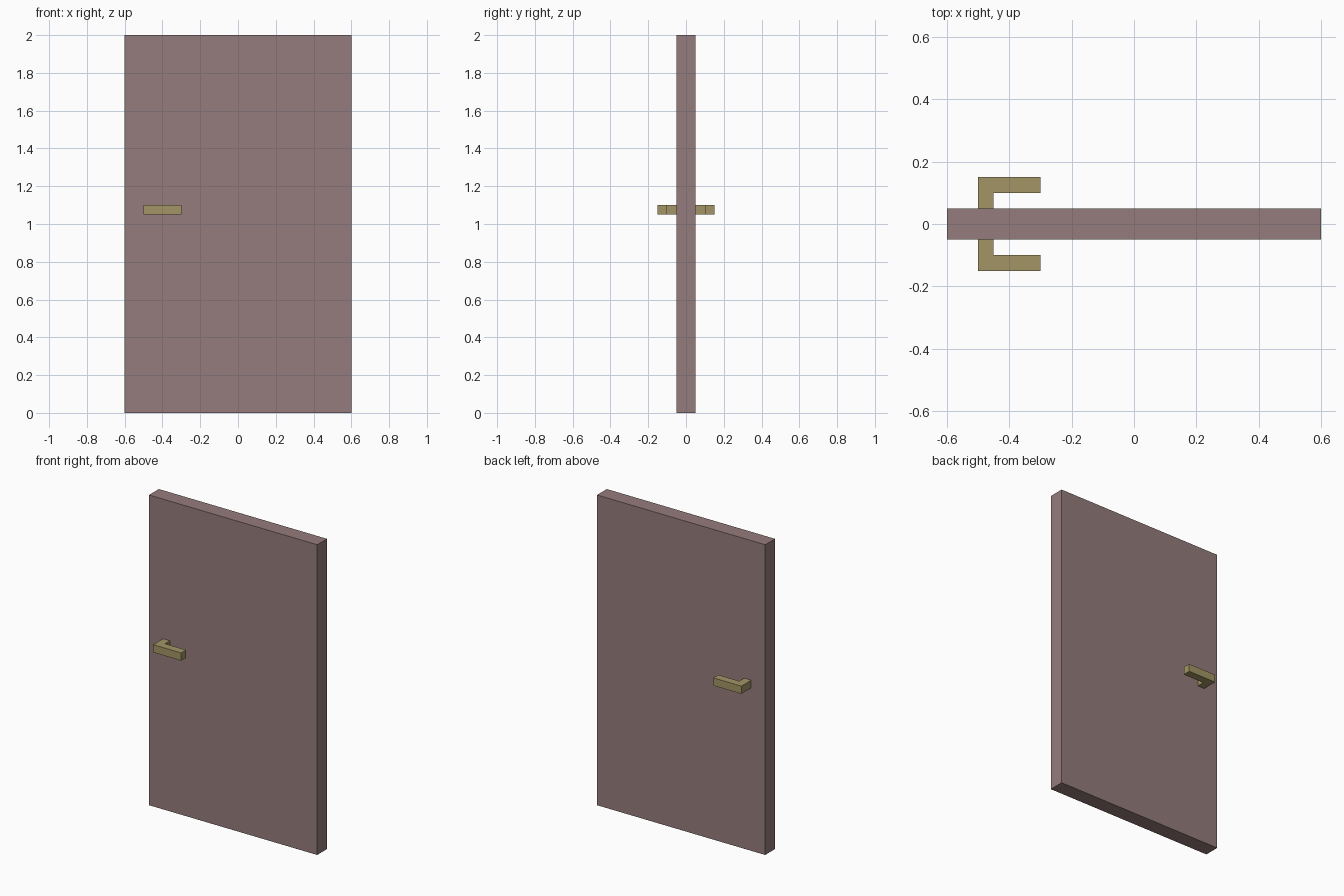
import bpy
import bmesh

if "Cube" in bpy.data.objects:
    bpy.data.objects.remove(bpy.data.objects["Cube"])


def material(name, color):
    mat = bpy.data.materials.new(name)
    mat.diffuse_color = color
    mat.use_nodes = True
    mat.node_tree.nodes["Principled BSDF"].inputs["Base Color"].default_value = mat.diffuse_color
    return mat


def extruded(name, profile, z0, z1, mat):
    """Extrude an XY outline from z0 up to z1."""
    bm = bmesh.new()
    face = bm.faces.new([bm.verts.new((x, y, z0)) for x, y in profile])
    result = bmesh.ops.extrude_face_region(bm, geom=[face])
    top = [v for v in result["geom"] if isinstance(v, bmesh.types.BMVert)]
    bmesh.ops.translate(bm, verts=top, vec=(0, 0, z1 - z0))
    bmesh.ops.recalc_face_normals(bm, faces=bm.faces)
    mesh = bpy.data.meshes.new(name)
    bm.to_mesh(mesh)
    bm.free()
    mesh.materials.append(mat)
    obj = bpy.data.objects.new(name, mesh)
    bpy.context.collection.objects.link(obj)
    return obj


wood = material("door_brown", (0.30, 0.20, 0.20, 1))
brass = material("handle_brass", (0.36, 0.30, 0.13, 1))

# Door slab
extruded("door_panel", [(-0.6, -0.05), (0.6, -0.05), (0.6, 0.05), (-0.6, 0.05)],
         0, 2, wood)

# L-shaped lever handles, mirrored front and back
lever = [(-0.5, 0.05), (-0.45, 0.05), (-0.45, 0.10),
         (-0.3, 0.10), (-0.3, 0.15), (-0.5, 0.15)]
for name, side in (("front_handle", -1), ("back_handle", 1)):
    extruded(name, [(x, side * y) for x, y in lever], 1.05, 1.10, brass)
